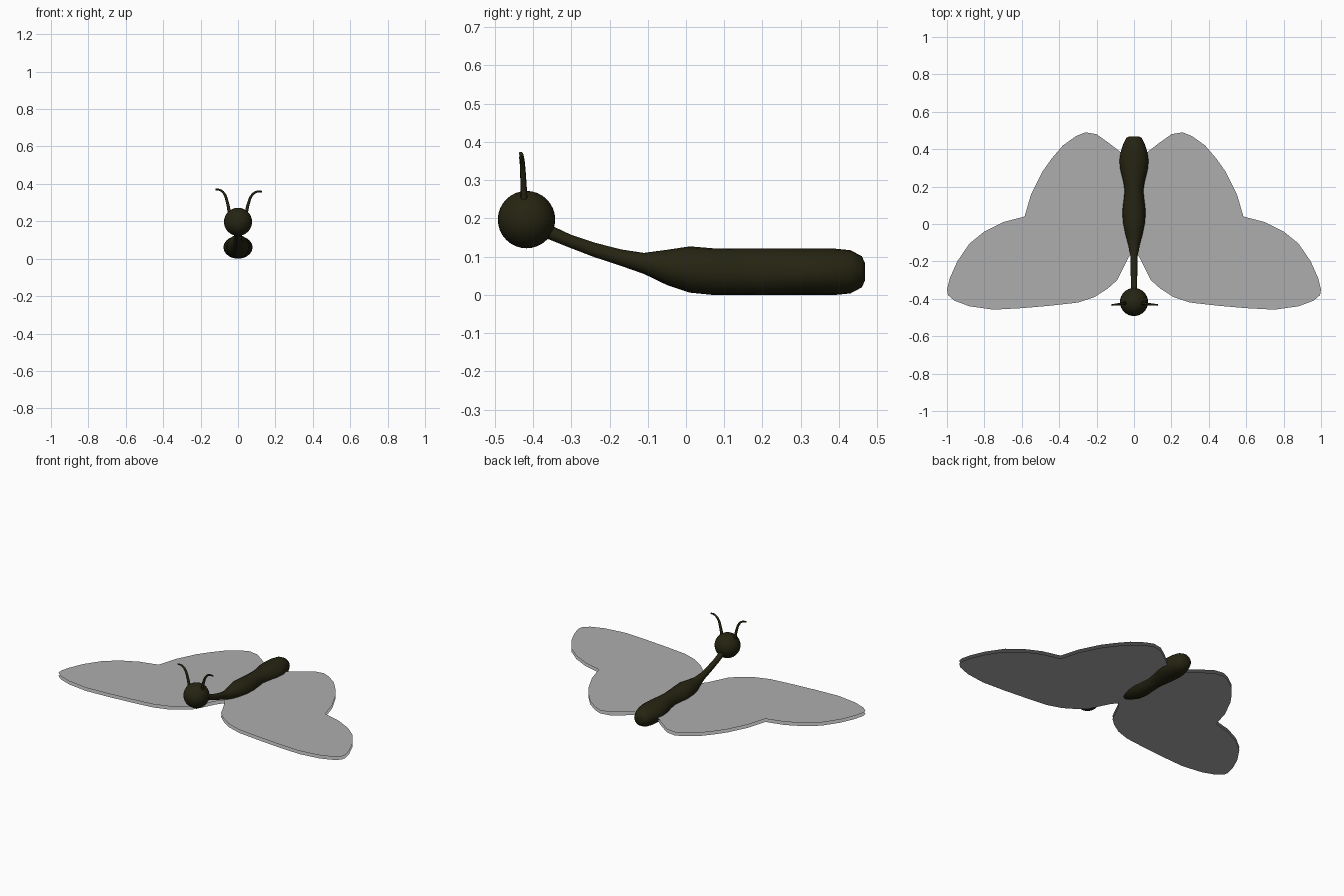
import bpy, bmesh, math

if "Cube" in bpy.data.objects:
    bpy.data.objects.remove(bpy.data.objects["Cube"])


def material(name, rgb):
    m = bpy.data.materials.new(name)
    m.diffuse_color = (*rgb, 1)
    m.use_nodes = True
    m.node_tree.nodes["Principled BSDF"].inputs["Base Color"].default_value = m.diffuse_color
    return m


DARK = material("dark_olive", (0.019, 0.018, 0.006))
GREY = material("wing_grey", (0.42, 0.42, 0.42))


def finish(name, bm, mat, angle=40):
    bmesh.ops.recalc_face_normals(bm, faces=bm.faces[:])
    me = bpy.data.meshes.new(name)
    bm.to_mesh(me)
    bm.free()
    me.materials.append(mat)
    ob = bpy.data.objects.new(name, me)
    bpy.context.collection.objects.link(ob)
    bpy.ops.object.select_all(action='DESELECT')
    ob.select_set(True)
    bpy.context.view_layer.objects.active = ob
    bpy.ops.object.shade_smooth_by_angle(angle=math.radians(angle))
    return ob


def loft(bm, rings):
    """Skin closed rings of points and cap both ends."""
    loops = [[bm.verts.new(p) for p in r] for r in rings]
    n = len(loops[0])
    for a, b in zip(loops, loops[1:]):
        for i in range(n):
            j = (i + 1) % n
            bm.faces.new((a[i], a[j], b[j], b[i]))
    bm.faces.new(loops[0])
    bm.faces.new(loops[-1])


# Body and neck: y, half width, bottom z, top z
SECTIONS = [
    (-0.37, 0.017, 0.150, 0.190), (-0.30, 0.017, 0.122, 0.157),
    (-0.24, 0.018, 0.099, 0.137), (-0.17, 0.020, 0.076, 0.119),
    (-0.11, 0.031, 0.055, 0.110), (-0.05, 0.047, 0.026, 0.118),
    (0.01, 0.059, 0.006, 0.127), (0.07, 0.062, 0.0, 0.122),
    (0.13, 0.055, 0.0, 0.121), (0.18, 0.050, 0.0, 0.121),
    (0.23, 0.058, 0.0, 0.121), (0.29, 0.073, 0.0, 0.121),
    (0.34, 0.078, 0.0, 0.121), (0.39, 0.070, 0.0, 0.121),
    (0.43, 0.057, 0.004, 0.117), (0.46, 0.042, 0.020, 0.101),
    (0.468, 0.025, 0.038, 0.083),
]
bm = bmesh.new()
N = 20
loft(bm, [[(w * math.cos(2 * math.pi * i / N), y,
            (lo + hi) / 2 + (hi - lo) / 2 * math.sin(2 * math.pi * i / N))
           for i in range(N)] for y, w, lo, hi in SECTIONS])
finish("body", bm, DARK, 60)

# Head
bm = bmesh.new()
bmesh.ops.create_uvsphere(bm, u_segments=32, v_segments=16, radius=0.075)
bmesh.ops.translate(bm, verts=bm.verts[:], vec=(0, -0.417, 0.197))
finish("head", bm, DARK)


# Antennae: tapered tubes curling outward
def antenna(name, path):
    cu = bpy.data.curves.new(name, 'CURVE')
    cu.dimensions = '3D'
    cu.bevel_depth = 0.009
    cu.bevel_resolution = 2
    cu.resolution_u = 5
    cu.use_fill_caps = True
    sp = cu.splines.new('BEZIER')
    sp.bezier_points.add(len(path) - 1)
    for k, (bp, (x, z)) in enumerate(zip(sp.bezier_points, path)):
        bp.co = (x, -0.423 - 0.0025 * k, z)
        bp.handle_left_type = bp.handle_right_type = 'AUTO'
        bp.radius = 1 - 0.13 * k
    cu.materials.append(DARK)
    ob = bpy.data.objects.new(name, cu)
    bpy.context.collection.objects.link(ob)


antenna("right_antenna", [(0.044, 0.245), (0.057, 0.300), (0.075, 0.340),
                          (0.100, 0.358), (0.127, 0.359)])
antenna("left_antenna", [(-0.046, 0.245), (-0.058, 0.305), (-0.074, 0.348),
                         (-0.096, 0.367), (-0.120, 0.370)])

# Wings: flat plates with a thin rounded rim, dipping at the front root
OUTLINE = [
    (0.0, -0.14), (0.03, -0.18), (0.06, -0.24), (0.09, -0.30), (0.14, -0.345),
    (0.21, -0.39), (0.30, -0.42), (0.45, -0.437), (0.60, -0.45), (0.75, -0.458),
    (0.88, -0.44), (0.96, -0.41), (0.995, -0.38), (1.0, -0.35), (0.985, -0.29),
    (0.945, -0.20), (0.88, -0.105), (0.80, -0.04), (0.70, 0.01), (0.585, 0.04),
    (0.55, 0.16), (0.49, 0.28), (0.44, 0.35), (0.38, 0.42), (0.31, 0.47),
    (0.26, 0.49), (0.20, 0.48), (0.13, 0.43), (0.06, 0.375), (0.0, 0.33),
]


def bump(x, y, cx, cy, rx, ry):
    return math.exp(-((x - cx) / rx) ** 2 - ((y - cy) / ry) ** 2)


def root_bend(x, y):
    return (0.016 * bump(x, y, 0.02, -0.16, 0.04, 0.05)
            - 0.016 * bump(x, y, 0.10, -0.30, 0.07, 0.06))


def wing(name, side):
    bm = bmesh.new()
    for s in (1, -1):
        rim = [bm.verts.new((side * x, y, 0.05 + root_bend(x, y)))
               for x, y in OUTLINE]
        face = bm.faces.new(rim)
        for inset, z in ((0.008, 0.006), (0.022, 0.010)):
            bmesh.ops.inset_region(bm, faces=[face], thickness=inset,
                                   use_even_offset=True)
            for v in face.verts:
                v.co.z = 0.05 + s * z
    bmesh.ops.remove_doubles(bm, verts=bm.verts[:], dist=0.0001)
    finish(name, bm, GREY, 50)


wing("right_wing", 1)
wing("left_wing", -1)
